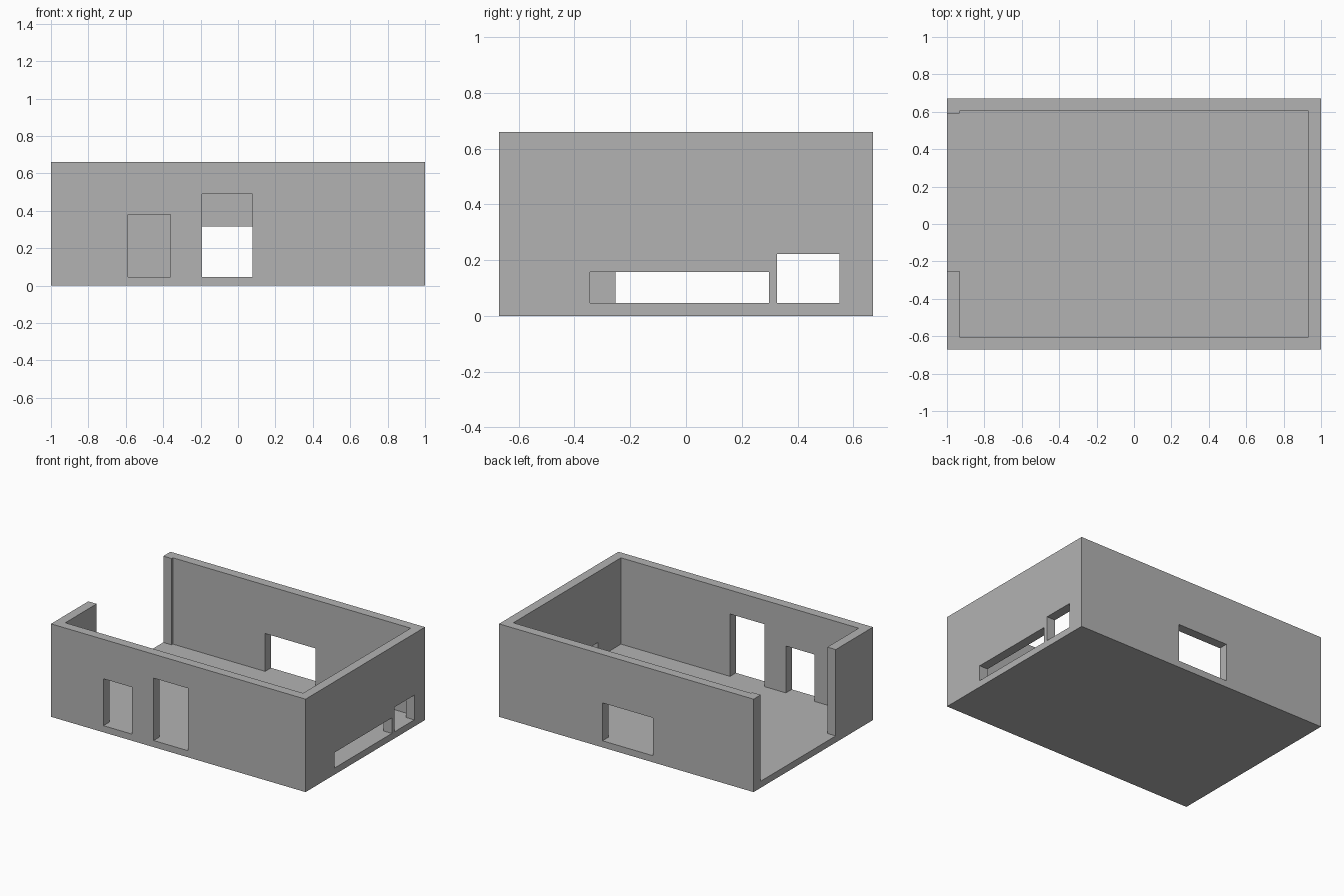
import bpy

if "Cube" in bpy.data.objects:
    bpy.data.objects.remove(bpy.data.objects["Cube"], do_unlink=True)

HALF_X, HALF_Y, HEIGHT = 1.0, 0.67, 0.66
WALL, FLOOR, OVER = 0.066, 0.047, 0.1

grey = bpy.data.materials.new("plain grey")
grey.use_nodes = True
grey.diffuse_color = (0.45, 0.45, 0.45, 1)
grey.node_tree.nodes["Principled BSDF"].inputs["Base Color"].default_value = (0.45, 0.45, 0.45, 1)


def box(name, x, y, z):
    """Box spanning the given (low, high) ranges."""
    spans = (x, y, z)
    bpy.ops.mesh.primitive_cube_add(size=1, location=[(a + b) / 2 for a, b in spans])
    obj = bpy.context.object
    obj.name = name
    obj.scale = [b - a for a, b in spans]
    bpy.ops.object.transform_apply(location=False, rotation=False, scale=True)
    obj.data.materials.append(grey)
    return obj


# Walls and floor start as one solid block
house = box("house_shell", (-HALF_X, HALF_X), (-HALF_Y, HALF_Y), (0, HEIGHT))

front = (-HALF_Y - OVER, -HALF_Y + 2 * WALL)
back = (HALF_Y - 2 * WALL, HALF_Y + OVER)
left = (HALF_X - 2 * WALL, HALF_X + OVER)
right = (-HALF_X - OVER, -HALF_X + 2 * WALL)
inside_x = (-HALF_X + WALL, HALF_X - WALL)
inside_y = (-HALF_Y + WALL, HALF_Y - WALL)

# Room, open side and the openings, all level with the floor
openings = [
    ("room_space", inside_x, inside_y, HEIGHT + OVER),
    ("open_side", right, (-0.252, 0.59), HEIGHT + OVER),
    ("front_window", (-0.588, -0.362), front, 0.38),
    ("front_door", (-0.193, 0.077), front, 0.49),
    ("back_window", (-0.21, 0.187), back, 0.316),
    ("long_side_window", left, (-0.345, 0.298), 0.157),
    ("short_side_window", left, (0.326, 0.55), 0.222),
]

for name, x, y, top in openings:
    cutter = box(name, x, y, (FLOOR, top))
    cutter.hide_render = True
    bpy.context.view_layer.objects.active = house
    cut = house.modifiers.new(name, "BOOLEAN")
    cut.operation = "DIFFERENCE"
    cut.solver = "EXACT"
    cut.object = cutter
    bpy.ops.object.modifier_apply(modifier=cut.name)
    bpy.data.objects.remove(cutter, do_unlink=True)
